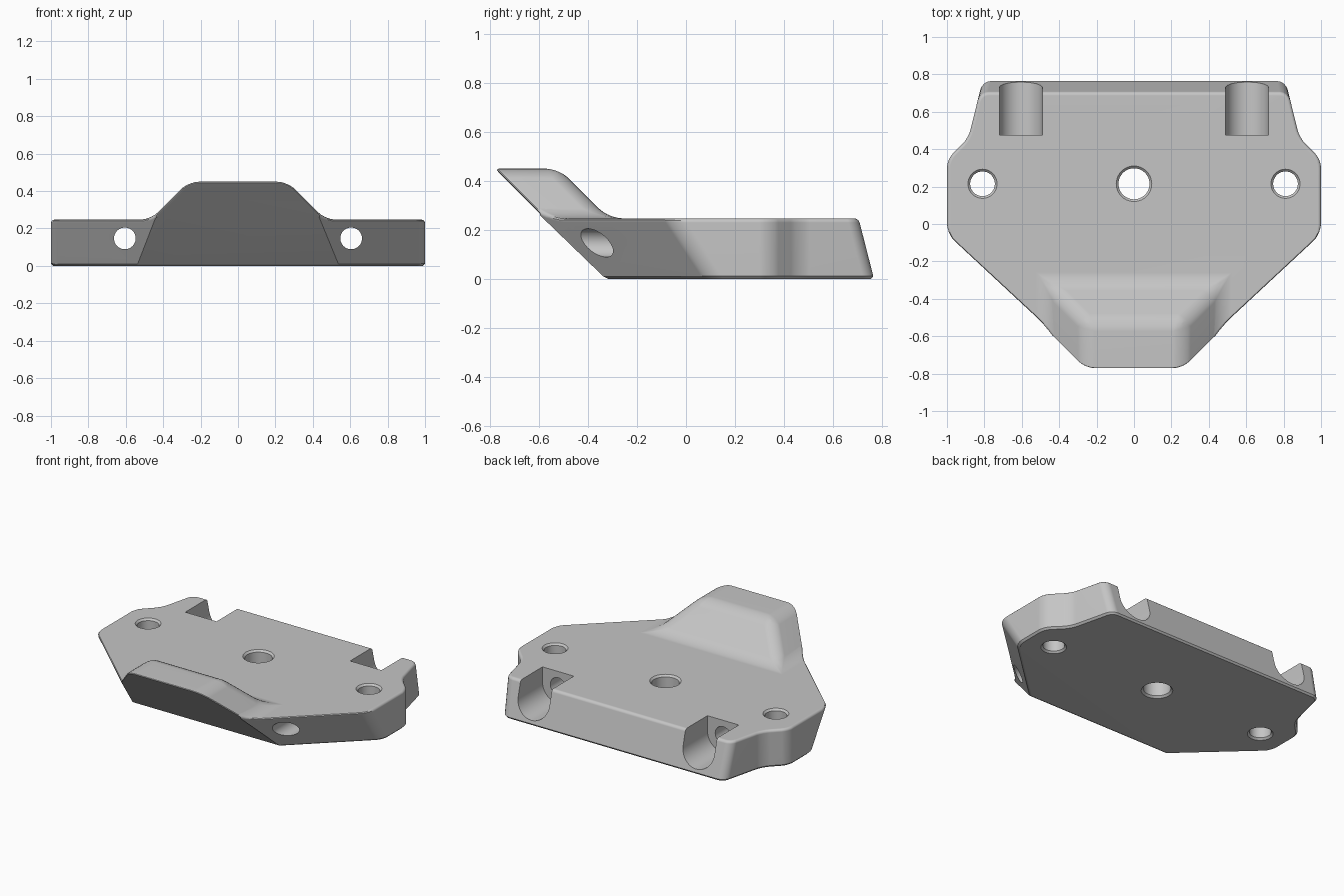
import bpy, bmesh
from math import sin, cos, pi, radians
from mathutils import Vector

cube = bpy.data.objects.get("Cube")
if cube:
    bpy.data.objects.remove(cube)

grey = bpy.data.materials.new("plain grey")
grey.use_nodes = True
grey.diffuse_color = (0.56, 0.56, 0.56, 1)
grey.node_tree.nodes["Principled BSDF"].inputs["Base Color"].default_value = grey.diffuse_color

SLAB, TOP, FRONT = 0.247, 0.45, -1.0


def finish(bm, name):
    bmesh.ops.recalc_face_normals(bm, faces=bm.faces)
    mesh = bpy.data.meshes.new(name)
    bm.to_mesh(mesh)
    bm.free()
    mesh.materials.append(grey)
    obj = bpy.data.objects.new(name, mesh)
    bpy.context.collection.objects.link(obj)
    return obj


def loft(name, rings):
    """Closed solid through a list of matching rings of points."""
    bm = bmesh.new()
    loops = [[bm.verts.new(p) for p in ring] for ring in rings]
    for a, b in zip(loops, loops[1:]):
        for i in range(len(a)):
            j = (i + 1) % len(a)
            bm.faces.new((a[i], a[j], b[j], b[i]))
    bm.faces.new(loops[0])
    bm.faces.new(loops[-1])
    return finish(bm, name)


def slice_off(bm, point, normal):
    """Cut away everything beyond a plane and close the cut."""
    geom = bm.verts[:] + bm.edges[:] + bm.faces[:]
    bmesh.ops.bisect_plane(bm, geom=geom, dist=1e-5, plane_co=Vector(point),
                           plane_no=Vector(normal).normalized(), clear_outer=True)
    bmesh.ops.holes_fill(bm, edges=[e for e in bm.edges if e.is_boundary], sides=0)
    bmesh.ops.recalc_face_normals(bm, faces=bm.faces)


def bevel(bm, edges, offset, segments):
    bmesh.ops.bevel(bm, geom=edges, offset=offset, offset_type='OFFSET', segments=segments,
                    profile=0.5, affect='EDGES', clamp_overlap=False)


# Plate outline with a raised tongue, both left overlong at the front and back
bm = bmesh.new()
half = [(1, FRONT), (1, 0.345), (0.885, 0.46), (0.777, 0.9)]
outline = half + [(-x, y) for x, y in reversed(half)]
low = [bm.verts.new((x, y, 0)) for x, y in outline]
high = [bm.verts.new((x, y, SLAB)) for x, y in outline]
foot = [bm.verts.new((x, y, SLAB)) for x, y in
        [(-0.468, FRONT), (-0.468, -0.315), (0.468, -0.315), (0.468, FRONT)]]
crest = [bm.verts.new((x, y, TOP)) for x, y in
         [(-0.265, FRONT), (-0.265, -0.518), (0.265, -0.518), (0.265, FRONT)]]
bm.faces.new(low)
bm.faces.new(high + foot)
bm.faces.new(crest)
for i in range(len(low) - 1):
    bm.faces.new((low[i], low[i + 1], high[i + 1], high[i]))
for i in range(3):
    bm.faces.new((foot[i], foot[i + 1], crest[i + 1], crest[i]))
bm.faces.new([low[-1], low[0], high[0]] + foot[::-1][:1] + crest[::-1][:1]
             + crest[:1] + foot[:1] + [high[-1]])
bmesh.ops.recalc_face_normals(bm, faces=bm.faces)

# Soft fillets around the tongue
tongue = set(foot + crest)
bevel(bm, [e for e in bm.edges if all(v in tongue for v in e.verts)
           and not all(v.co.y < FRONT + 0.01 for v in e.verts)], 0.055, 5)

# Undercut front, undercut diagonal sides and sloping back
slice_off(bm, (0, -0.329, 0), (0, -1, -1))
for s in (-1, 1):
    slice_off(bm, (s, 0.1, 0), (s * 0.93, -1, -0.653))
slice_off(bm, (0, 0.767, 0), (0, 0.235, 0.06))


# Rounded upright corners, then the rims
def upright(e):
    z = sorted(v.co.z for v in e.verts)
    return z[0] < 0.001 and z[1] > 0.2 and all(abs(v.co.x) > 0.7 for v in e.verts)


bevel(bm, [e for e in bm.edges if upright(e)], 0.045, 4)
bmesh.ops.recalc_face_normals(bm, faces=bm.faces)


def sharp(e):
    return len(e.link_faces) == 2 and e.calc_face_angle(0) > radians(28)


bevel(bm, [e for e in bm.edges if sharp(e) and all(v.co.z > 0.23 for v in e.verts)], 0.017, 3)
bevel(bm, [e for e in bm.edges if sharp(e) and all(v.co.z < 0.001 for v in e.verts)], 0.012, 1)
body = finish(bm, "mounting_plate")


# Cutters: countersunk vertical holes, cross bores and open slots at the back
def circle(r, n=40):
    return [(r * cos(2 * pi * i / n), r * sin(2 * pi * i / n)) for i in range(n)]


cutters = []
for x, r in ((0, 0.083), (-0.81, 0.066), (0.81, 0.066)):
    levels = [(r + 0.025, -0.013), (r, 0.012), (r, SLAB - 0.012), (r + 0.025, SLAB + 0.013)]
    cutters.append(loft("hole_cutter", [[(x + a, 0.215 + b, z) for a, b in circle(k)]
                                        for k, z in levels]))
for s in (-1, 1):
    x, z = s * 0.605, 0.147
    cutters.append(loft("bore_cutter", [[(x + a, y, z + b) for a, b in circle(0.058)]
                                        for y in (-0.8, 0.6)]))
    arc = [(0.115 * cos(pi + pi * i / 20), 0.115 * sin(pi + pi * i / 20)) for i in range(21)]
    slot = arc + [(0.115, 0.3), (-0.115, 0.3)]
    cutters.append(loft("slot_cutter", [[(x + a, y, z + b) for a, b in slot]
                                        for y in (0.475, 0.9)]))

bpy.ops.object.select_all(action='DESELECT')
body.select_set(True)
bpy.context.view_layer.objects.active = body
for c in cutters:
    c.hide_render = True
    mod = body.modifiers.new("cut", 'BOOLEAN')
    mod.operation, mod.solver, mod.object = 'DIFFERENCE', 'EXACT', c
    bpy.ops.object.modifier_apply(modifier=mod.name)
    bpy.data.objects.remove(c)

# Smooth rounded parts while the flats stay flat
bpy.ops.object.shade_smooth_by_angle(angle=radians(32))
weighted = body.modifiers.new("flat_faces", 'WEIGHTED_NORMAL')
weighted.keep_sharp = True
